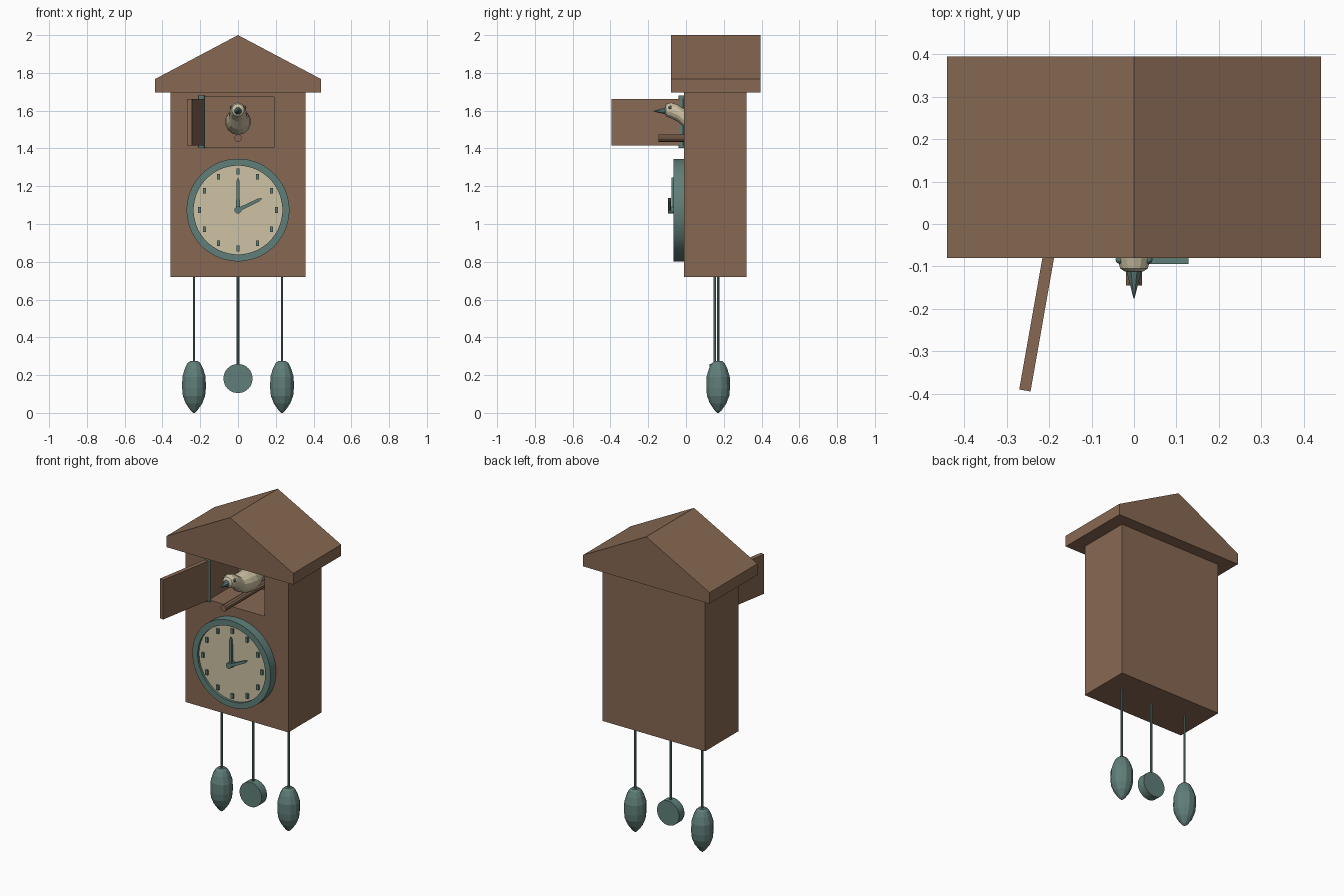
import bpy, bmesh, math
from mathutils import Vector, Matrix

if "Cube" in bpy.data.objects:
    bpy.data.objects.remove(bpy.data.objects["Cube"])


def material(name, rgb):
    m = bpy.data.materials.new(name)
    m.diffuse_color = (*rgb, 1)
    m.use_nodes = True
    m.node_tree.nodes["Principled BSDF"].inputs["Base Color"].default_value = m.diffuse_color
    return m


BROWN = material("brown wood", (0.245, 0.140, 0.086))
TEAL = material("teal metal", (0.117, 0.212, 0.192))
CREAM = material("cream paint", (0.61, 0.54, 0.37))


def finish(name, bm, mat, smooth=False):
    bmesh.ops.recalc_face_normals(bm, faces=bm.faces)
    me = bpy.data.meshes.new(name)
    bm.to_mesh(me)
    bm.free()
    me.materials.append(mat)
    ob = bpy.data.objects.new(name, me)
    bpy.context.collection.objects.link(ob)
    if smooth:
        bpy.context.view_layer.objects.active = ob
        ob.select_set(True)
        bpy.ops.object.shade_smooth_by_angle(angle=math.radians(25))
        ob.select_set(False)
    return ob


def box(name, lo, hi, mat, matrix=Matrix()):
    bm = bmesh.new()
    lo, hi = Vector(lo), Vector(hi)
    bmesh.ops.create_cube(bm, size=1)
    for v in bm.verts:
        v.co = matrix @ ((lo + hi) / 2 + v.co * (hi - lo))
    return finish(name, bm, mat)


def prism(name, outline, y0, y1, mat):
    """Extrude an (x, z) outline along y."""
    bm = bmesh.new()
    f = bm.faces.new([bm.verts.new((x, y0, z)) for x, z in outline])
    ext = bmesh.ops.extrude_face_region(bm, geom=[f])["geom"]
    bmesh.ops.translate(bm, vec=(0, y1 - y0, 0),
                        verts=[g for g in ext if isinstance(g, bmesh.types.BMVert)])
    return finish(name, bm, mat)


def loft(name, rings, n, mat, axis="Z", closed=False, smooth=False):
    """Skin circles given as (x, y, z, radius) stacked along an axis."""
    bm = bmesh.new()
    loops = []
    for x, y, z, r in rings:
        loop = []
        for i in range(n):
            a = math.tau * (i + 0.5) / n
            c, s = r * math.cos(a), r * math.sin(a)
            loop.append(bm.verts.new((x + c, y + s, z) if axis == "Z" else (x + c, y, z + s)))
        loops.append(loop)
    pairs = list(zip(loops, loops[1:]))
    if closed:
        pairs.append((loops[-1], loops[0]))
    for a, b in pairs:
        for i in range(n):
            j = (i + 1) % n
            bm.faces.new((a[i], a[j], b[j], b[i]))
    if not closed:
        bm.faces.new(loops[0])
        bm.faces.new(loops[-1])
    return finish(name, bm, mat, smooth)


# Case with the bird's hollow cut into its front
case = box("case", (-0.357, -0.01, 0.72), (0.357, 0.32, 1.70), BROWN)
cutter = box("hollow_cutter", (-0.195, -0.1, 1.405), (0.19, 0.28, 1.672), BROWN)
cutter.hide_render = True
mod = case.modifiers.new("hollow", "BOOLEAN")
mod.operation, mod.solver, mod.object = "DIFFERENCE", "EXACT", cutter
bpy.context.view_layer.objects.active = case
bpy.ops.object.modifier_apply(modifier="hollow")
bpy.data.objects.remove(cutter)

# Gabled roof
prism("roof", [(-0.44, 1.697), (0.44, 1.697), (0.44, 1.767), (0, 2.0), (-0.44, 1.767)],
      -0.08, 0.395, BROWN)

# Open door and hinge pin
swing = Matrix.Translation((-0.19, -0.012, 0)) @ Matrix.Rotation(math.radians(-10), 4, "Z")
box("door", (-0.0135, -0.386, 1.415), (0.0135, 0, 1.663), BROWN, swing)
loft("hinge_pin", [(-0.193, -0.022, z, 0.018) for z in (1.403, 1.68)], 12, TEAL)

# Perch
loft("perch", [(0, y, 1.455, 0.02) for y in (-0.145, 0.28)], 10, BROWN, "Y")

# Bird: body, beak and eyes
BODY = [(-0.112, 1.603, 0.022), (-0.105, 1.603, 0.033), (-0.078, 1.601, 0.042),
        (-0.045, 1.588, 0.045), (0.0, 1.553, 0.051), (0.05, 1.545, 0.064),
        (0.1, 1.541, 0.069), (0.15, 1.541, 0.060), (0.2, 1.545, 0.040), (0.255, 1.555, 0.018)]
loft("bird_body", [(0, y, z, r) for y, z, r in BODY], 14, CREAM, "Y")
loft("bird_beak", [(0, -0.105, 1.599, 0.021), (0, -0.14, 1.598, 0.011),
                   (0, -0.176, 1.597, 0.001)], 8, TEAL, "Y")
for side in (-1, 1):
    bm = bmesh.new()
    bmesh.ops.create_uvsphere(bm, u_segments=8, v_segments=6, radius=0.01)
    bmesh.ops.translate(bm, verts=bm.verts, vec=(side * 0.034, -0.084, 1.617))
    finish("bird_eye", bm, TEAL)

# Clock dial: rim, face, hour marks
CZ = 1.074
loft("dial_rim", [(0, -0.01, CZ, 0.272), (0, -0.065, CZ, 0.272),
                  (0, -0.065, CZ, 0.235), (0, -0.01, CZ, 0.235)], 48, TEAL, "Y", True, True)
loft("dial_face", [(0, -0.012, CZ, 0.236), (0, -0.05, CZ, 0.236)], 48, CREAM, "Y")
for h in range(12):
    a = math.tau * h / 12
    x, z = 0.204 * math.sin(a), CZ + 0.204 * math.cos(a)
    box("hour_mark", (x - 0.008, -0.062, z - 0.015), (x + 0.008, -0.049, z + 0.015), TEAL)


# Hands with pointed tips
def hand(name, length, width, angle, y0, y1):
    shape = [(-width, 0), (width, 0), (width * 0.8, length - 0.02),
             (0, length), (-width * 0.8, length - 0.02)]
    c, s = math.cos(angle), math.sin(angle)
    prism(name, [(x * c + z * s, CZ - x * s + z * c) for x, z in shape], y0, y1, TEAL)


hand("minute_hand", 0.172, 0.010, 0, -0.077, -0.064)
hand("hour_hand", 0.143, 0.010, math.radians(64), -0.094, -0.080)
loft("hand_hub", [(0, -0.049, CZ, 0.019), (0, -0.094, CZ, 0.019)], 12, TEAL, "Y")

# Hanging weights on rods
WEIGHT = [(0.0, 0.004), (0.012, 0.018), (0.05, 0.045), (0.09, 0.061), (0.13, 0.065),
          (0.19, 0.064), (0.235, 0.050), (0.262, 0.036), (0.274, 0.022)]
for side in (-1, 1):
    x = side * 0.233
    loft("weight", [(x, 0.17, z, r) for z, r in WEIGHT], 12, TEAL)
    loft("weight_rod", [(x, 0.17, z, 0.007) for z in (0.26, 0.73)], 8, TEAL)

# Pendulum
loft("pendulum_rod", [(0, 0.152, z, 0.008) for z in (0.2, 0.73)], 8, TEAL)
loft("pendulum_bob", [(0, y, 0.182, 0.077) for y in (0.125, 0.178)], 28, TEAL, "Y", smooth=True)
